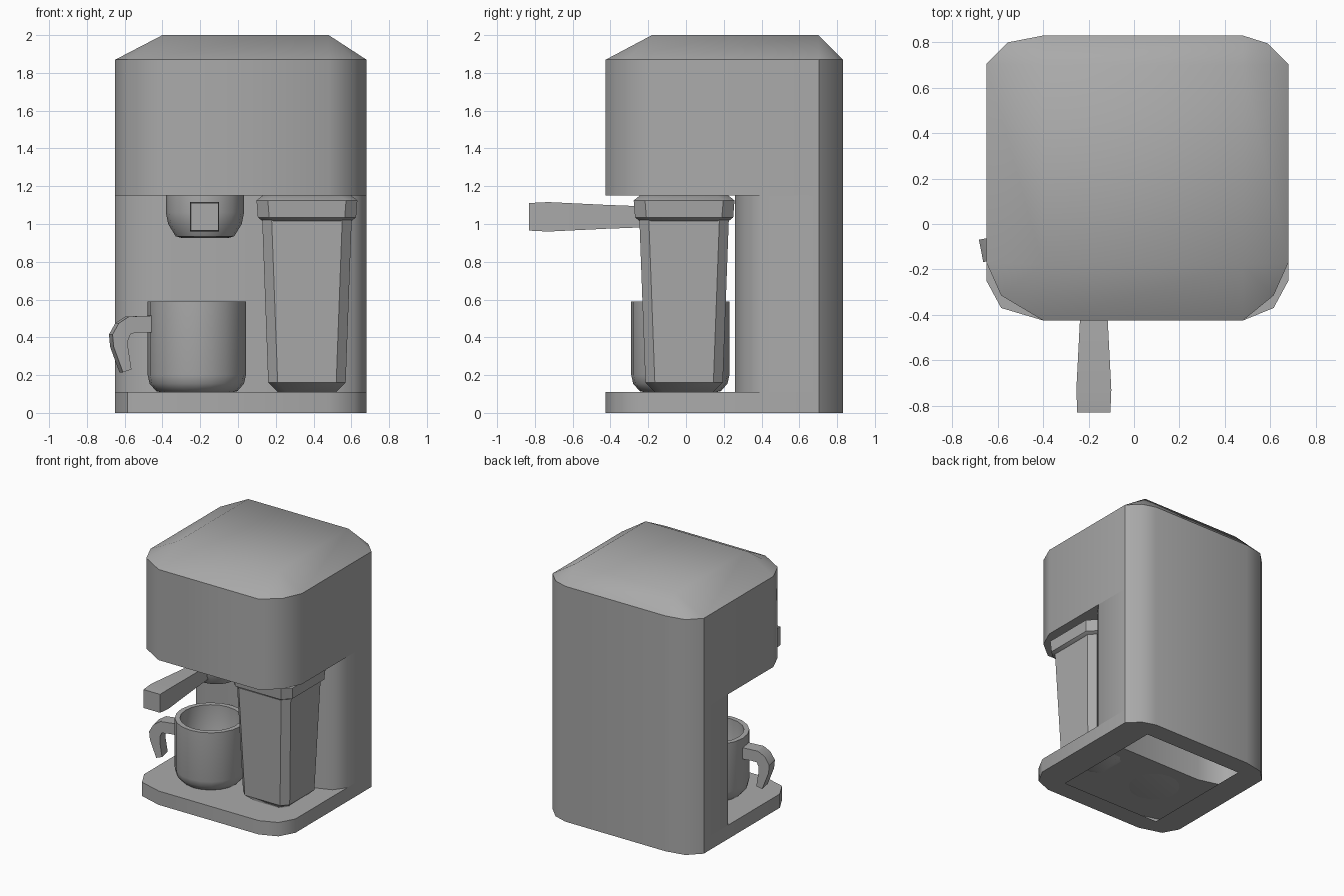
import bpy, bmesh
from math import cos, sin, tau, radians
from mathutils import Vector, Matrix

cube = bpy.data.objects.get("Cube")
if cube:
    bpy.data.objects.remove(cube)

grey = bpy.data.materials.new("plain_grey")
grey.use_nodes = True
colour = (0.4, 0.4, 0.4, 1)
grey.diffuse_color = colour
grey.node_tree.nodes["Principled BSDF"].inputs["Base Color"].default_value = colour


def loft(name, rings, caps=(True, True), angle=40):
    """Bridge a stack of equal-length point rings into one object."""
    bm = bmesh.new()
    loops = [[bm.verts.new(p) for p in ring] for ring in rings]
    n = len(loops[0])
    for low, high in zip(loops, loops[1:]):
        for i in range(n):
            j = (i + 1) % n
            bm.faces.new((low[i], low[j], high[j], high[i]))
    if caps[0]:
        bm.faces.new(loops[0][::-1])
    if caps[1]:
        bm.faces.new(loops[-1])
    bmesh.ops.remove_doubles(bm, verts=bm.verts, dist=0.0005)
    slivers = [f for f in bm.faces if f.calc_area() < 1e-6]
    bmesh.ops.delete(bm, geom=slivers, context='FACES')
    if all(caps):
        bmesh.ops.recalc_face_normals(bm, faces=bm.faces)
    mesh = bpy.data.meshes.new(name)
    bm.to_mesh(mesh)
    bm.free()
    mesh.materials.append(grey)
    obj = bpy.data.objects.new(name, mesh)
    bpy.context.collection.objects.link(obj)
    bpy.ops.object.select_all(action='DESELECT')
    obj.select_set(True)
    bpy.context.view_layer.objects.active = obj
    bpy.ops.object.shade_smooth_by_angle(angle=radians(angle))
    return obj


def at(points, z):
    return [(x, y, z) for x, y in points]


def housing(front, mid, side):
    """Rounded plan outline; only the front corners vary."""
    return [(0.48, front), (0.615, mid), (0.68, side),
            (0.68, 0.705), (0.59, 0.795), (0.48, 0.83),
            (-0.40, 0.83), (-0.555, 0.80), (-0.65, 0.705),
            (-0.65, side), (-0.585, mid), (-0.40, front)]


def rectangle(x0, x1, y0, y1):
    """Four corners, each tripled to match the housing outline."""
    return [p for p in ((x1, y0), (x1, y1), (x0, y1), (x0, y0)) for _ in range(3)]


def octagon(cx, cy, half, cut):
    """Square with clipped corners."""
    a, b = half, half - cut
    return [(cx + x, cy + y) for x, y in
            ((b, -a), (a, -b), (a, b), (b, a), (-b, a), (-a, b), (-a, -b), (-b, -a))]


def circle(cx, cy, r, n):
    return [(cx + r * cos(tau * i / n), cy + r * sin(tau * i / n)) for i in range(n)]


# Housing: base, column, head and bevelled top as one shell, open underneath
base = housing(-0.425, -0.37, -0.25)
column = housing(0.26, 0.31, 0.40)
head = housing(-0.425, -0.315, -0.17)
loft("housing", [
    at(rectangle(-0.44, 0.44, -0.27, 0.68), 0),
    at(base, 0), at(base, 0.11),
    at(column, 0.11), at(column, 1.15),
    at(head, 1.15), at(head, 1.87),
    at(rectangle(-0.40, 0.48, -0.18, 0.70), 2.0)], caps=(False, True))

# Tall tapered container with its lid
CX, CY = 0.365, -0.01
loft("container", [at(octagon(CX, CY, h, 0.05), z) for h, z in
                   ((0.155, 0.11), (0.205, 0.16), (0.237, 1.03))])
loft("container_lid", [at(octagon(CX, CY, h, 0.06), z) for h, z in
                       ((0.235, 1.015), (0.26, 1.035), (0.267, 1.125), (0.235, 1.15))])

# Mug: outer wall up, inner wall down
MX, MY = -0.218, -0.03
loft("mug", [at(circle(MX, MY, r, 20), z) for r, z in
             ((0.19, 0.11), (0.215, 0.115), (0.25, 0.155), (0.26, 0.2), (0.26, 0.59),
              (0.222, 0.59), (0.222, 0.2), (0.18, 0.15))])

# Mug handle: outer and inner edge pairs of a hooked strip, as (radius, height)
hook = [((0.24, 0.515), (0.24, 0.425)), ((0.375, 0.51), (0.32, 0.425)),
        ((0.43, 0.475), (0.365, 0.42)), ((0.464, 0.415), (0.38, 0.385)),
        ((0.458, 0.35), (0.38, 0.345)), ((0.408, 0.215), (0.362, 0.23))]
turn = Matrix.Translation((MX, MY, 0)) @ Matrix.Rotation(radians(191), 4, 'Z')
loft("mug_handle", [[turn @ Vector(p) for p in
                     ((ro, -0.05, zo), (ro, 0.05, zo), (ri, 0.05, zi), (ri, -0.05, zi))]
                    for (ro, zo), (ri, zi) in hook], angle=30)

# Brewing bowl under the head
loft("brew_bowl", [at(circle(-0.175, -0.02, r, 16), z) for r, z in
                   ((0.12, 0.925), (0.155, 0.935), (0.195, 1.0), (0.207, 1.06), (0.207, 1.15))])

# Brewing handle: square bar that swells toward the grip
GX, GZ = -0.177, 1.038
loft("brew_handle", [[(GX + sx * w, y, GZ + sz * h) for sx, sz in
                      ((-1, -1), (1, -1), (1, 1), (-1, 1))]
                     for y, w, h in ((-0.83, 0.073, 0.073), (-0.73, 0.077, 0.078),
                                     (-0.42, 0.061, 0.063), (-0.18, 0.05, 0.054))])
